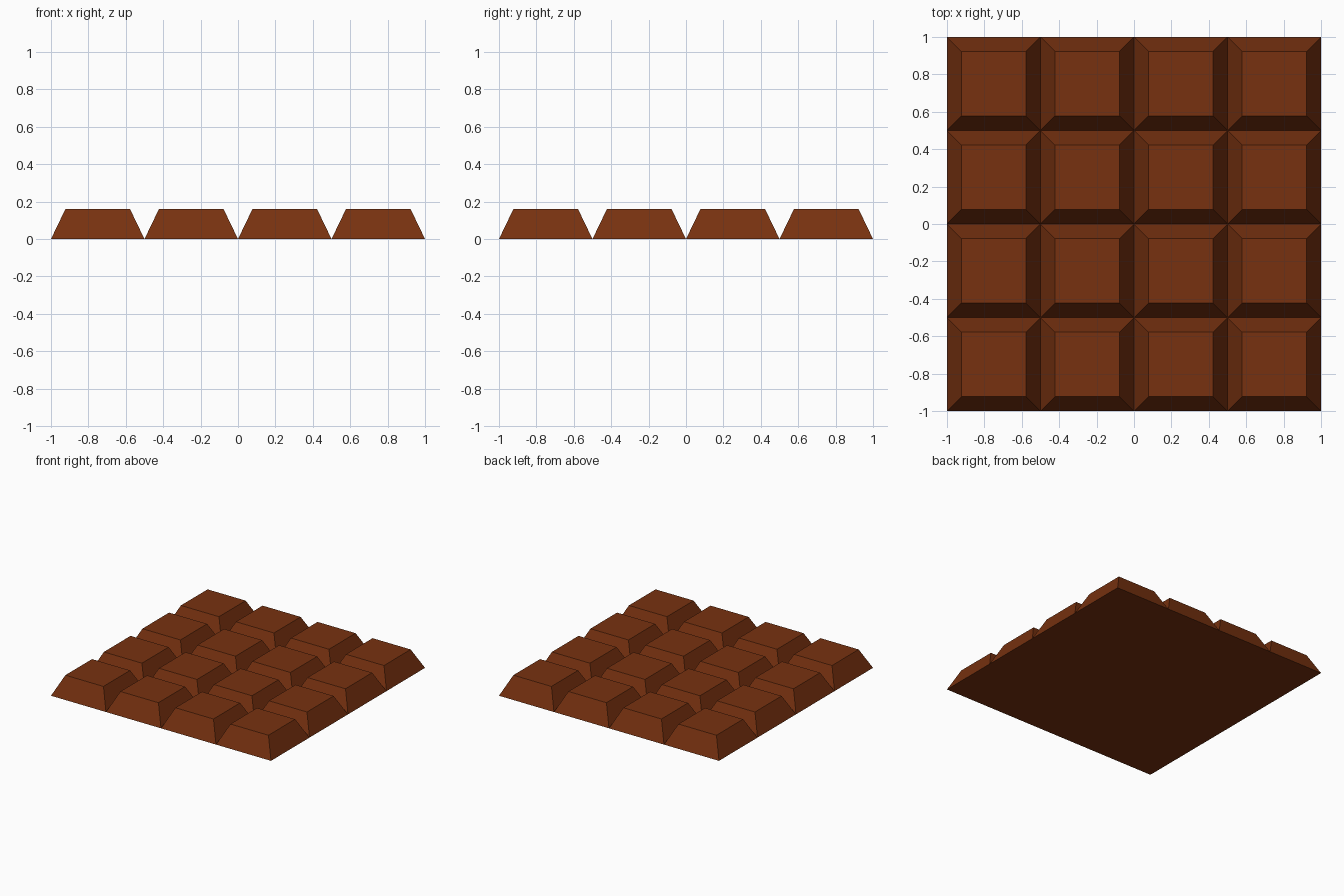
import bpy, math

if "Cube" in bpy.data.objects:
    bpy.data.objects.remove(bpy.data.objects["Cube"])

N, CELL, INSET, HEIGHT = 4, 0.5, 0.077, 0.16

chocolate = bpy.data.materials.new("chocolate brown")
chocolate.diffuse_color = (0.185, 0.031, 0.005, 1.0)
chocolate.use_nodes = True
chocolate.node_tree.nodes["Principled BSDF"].inputs["Base Color"].default_value = chocolate.diffuse_color

# One bevelled square: a four-sided truncated pyramid in the front left corner
start = -(N - 1) * CELL / 2
bpy.ops.mesh.primitive_cone_add(
    vertices=4,
    radius1=CELL / 2 * math.sqrt(2),
    radius2=(CELL / 2 - INSET) * math.sqrt(2),
    depth=HEIGHT,
    location=(start, start, HEIGHT / 2),
    rotation=(0, 0, math.pi / 4))
bar = bpy.context.object
bar.name = "chocolate_squares"
bpy.ops.object.transform_apply(location=False, rotation=True, scale=True)
bar.data.materials.append(chocolate)

# Repeat the square along both directions to form the bar
for axis in range(2):
    array = bar.modifiers.new("repeat_" + "xy"[axis], 'ARRAY')
    array.count = N
    array.use_relative_offset = False
    array.use_constant_offset = True
    offset = [0.0, 0.0, 0.0]
    offset[axis] = CELL
    array.constant_offset_displace = offset
